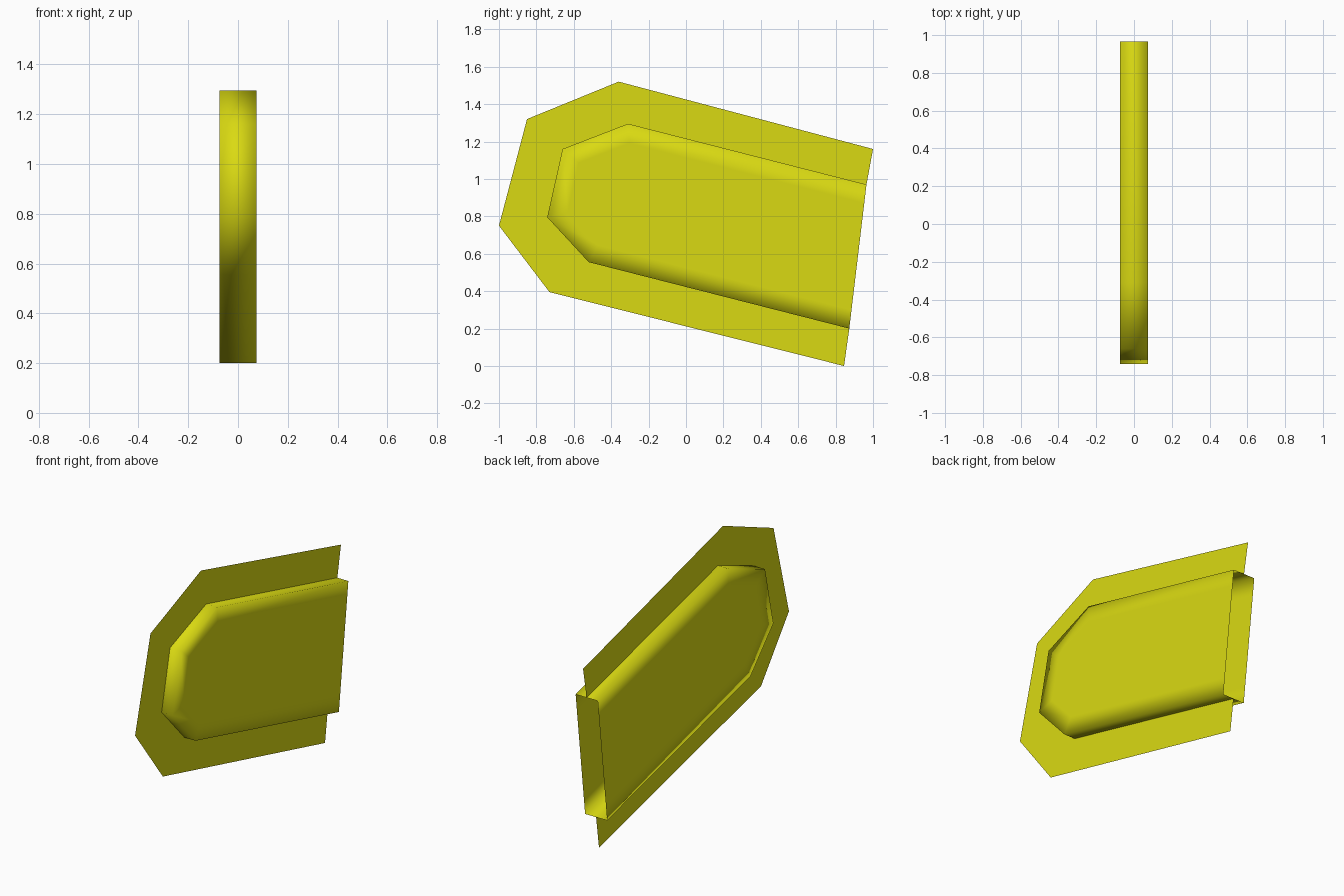
import bpy
from mathutils import Vector
from mathutils.geometry import intersect_line_line_2d as _seg

if "Cube" in bpy.data.objects:
    bpy.data.objects.remove(bpy.data.objects["Cube"])

# Side outlines as (y, z), running from the lower open end round the nose to the upper open end
OUTER = [(0.845, 0.0), (-0.73, 0.395), (-1.0, 0.75), (-0.85, 1.32), (-0.36, 1.52), (1.0, 1.16)]
RIM = [(0.873, 0.2), (-0.52, 0.555), (-0.742, 0.795), (-0.66, 1.16), (-0.31, 1.295), (0.965, 0.97)]
HALF = 0.075      # half thickness of the body
BORDER = 0.1      # width of the softly shaded border on each side

yellow = bpy.data.materials.new("yellow")
yellow.diffuse_color = (0.7, 0.7, 0.006, 1)
yellow.use_nodes = True
yellow.node_tree.nodes["Principled BSDF"].inputs["Base Color"].default_value = yellow.diffuse_color


def cross(a, b):
    return a.x * b.y - a.y * b.x


def meet(p, d, q, e):
    """Point where line p + t*d crosses line q + s*e."""
    return p + d * (cross(q - p, e) / cross(d, e))


def inset(points, width):
    """Move an open outline inwards, keeping its ends on the open-end line."""
    pts = [Vector(p) for p in points]
    lines = [(pts[-1], pts[0] - pts[-1])]
    for a, b in zip(pts, pts[1:]):
        d = (b - a).normalized()
        lines.append((a + Vector((d.y, -d.x)) * width, d))
    lines.append(lines[0])
    return [tuple(meet(*l, *m)) for l, m in zip(lines, lines[1:])]


def make(name, verts, faces, smooth):
    mesh = bpy.data.meshes.new(name)
    mesh.from_pydata(verts, [], faces)
    mesh.materials.append(yellow)
    for poly in mesh.polygons:
        poly.use_smooth = smooth
    obj = bpy.data.objects.new(name, mesh)
    bpy.context.collection.objects.link(obj)
    return obj


def loop(points, x):
    return [(x, y, z) for y, z in points]


def strip(a, b, n):
    """Quads joining two loops that start at index a and b."""
    return [(a + i, a + i + 1, b + i + 1, b + i) for i in range(n - 1)]


n = len(RIM)

# Thin flange surrounding the body on the centre plane
make("flange", loop(OUTER, 0) + loop(RIM, 0), strip(0, n, n), False)

# Hollow body: side panel, soft border, wall, border, side panel; open at the back
panel = inset(RIM, BORDER)
verts = loop(panel, -HALF) + loop(RIM, -HALF) + loop(RIM, HALF) + loop(panel, HALF)
faces = [tuple(range(n))]
for k in range(3):
    faces += strip((k + 1) * n, k * n, n)
faces.append(tuple(reversed(range(3 * n, 4 * n))))
body = make("body", verts, faces, True)

# Make the shell normals point outwards
if body.data.polygons[0].normal.x > 0:
    body.data.flip_normals()
